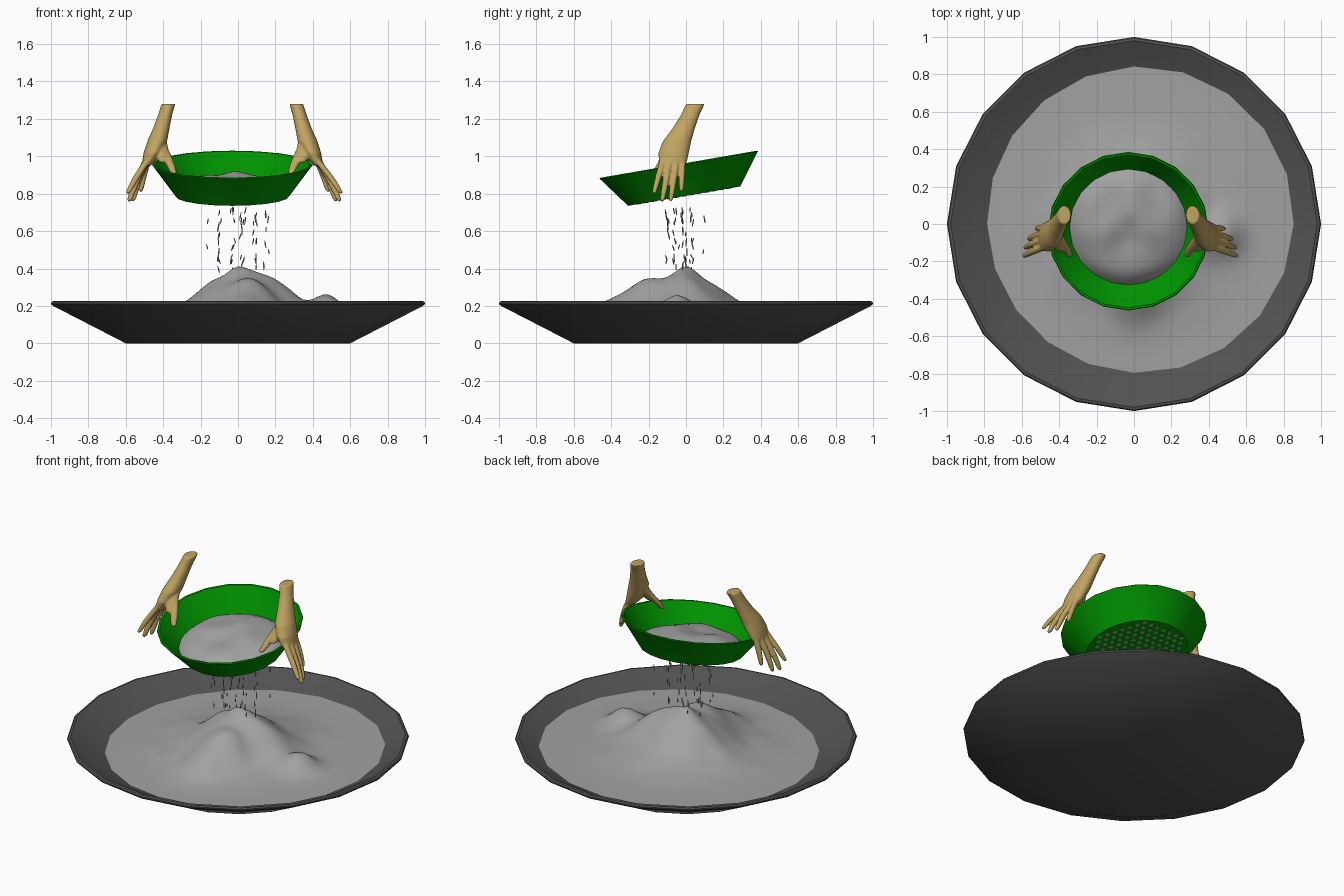
import bpy, bmesh, math, random
from math import pi, cos, sin, exp, radians
from mathutils import Matrix, Vector, noise

random.seed(4)
if "Cube" in bpy.data.objects:
    bpy.data.objects.remove(bpy.data.objects["Cube"])


def material(name, rgb):
    m = bpy.data.materials.new(name)
    m.use_nodes = True
    m.diffuse_color = (*rgb, 1)
    m.node_tree.nodes["Principled BSDF"].inputs["Base Color"].default_value = (*rgb, 1)
    return m


DARK = material("dark grey metal", (0.085, 0.085, 0.085))
GREEN = material("green plastic", (0.0, 0.295, 0.0))
SAND = material("grey sand", (0.36, 0.36, 0.36))
SKIN = material("tan skin", (0.53, 0.37, 0.12))


def finish(bm, name, mat, matrix=None, angle=35):
    """Turn a bmesh into a smooth object with sharp edges kept."""
    bmesh.ops.recalc_face_normals(bm, faces=bm.faces)
    mesh = bpy.data.meshes.new(name)
    bm.to_mesh(mesh)
    bm.free()
    mesh.shade_smooth()
    mesh.set_sharp_from_angle(angle=radians(angle))
    mesh.materials.append(mat)
    ob = bpy.data.objects.new(name, mesh)
    bpy.context.collection.objects.link(ob)
    if matrix:
        ob.matrix_world = matrix
    return ob


def loft(bm, rings, sides=20):
    """Skin elliptical horizontal rings (x, y, z, rx, ry), capped at both ends."""
    loops = [[bm.verts.new((x + rx * cos(2 * pi * i / sides),
                            y + ry * sin(2 * pi * i / sides), z))
              for i in range(sides)] for x, y, z, rx, ry in rings]
    for a, b in zip(loops, loops[1:]):
        for i in range(sides):
            j = (i + 1) % sides
            bm.faces.new((a[i], a[j], b[j], b[i]))
    bm.faces.new(loops[0][::-1])
    bm.faces.new(loops[-1])


def dish(name, profile, mat, matrix=None):
    bm = bmesh.new()
    loft(bm, [(0, 0, z, r, r) for r, z in profile])
    return finish(bm, name, mat, matrix)


def heap(name, edge, rings, sides, height, matrix=None):
    """Sand surface inside edge(angle), its height a function of x and y."""
    bm = bmesh.new()
    centre = bm.verts.new((0, 0, height(0, 0)))
    previous = None
    for k in range(1, rings + 1):
        ring = []
        for i in range(sides):
            a = 2 * pi * i / sides
            r = edge(a) * k / rings
            x, y = r * cos(a), r * sin(a)
            ring.append(bm.verts.new((x, y, height(x, y))))
        for i in range(sides):
            j = (i + 1) % sides
            if previous:
                bm.faces.new((previous[i], ring[i], ring[j], previous[j]))
            else:
                bm.faces.new((centre, ring[i], ring[j]))
        previous = ring
    ob = finish(bm, name, SAND, matrix, 60)
    if ob.data.polygons[0].normal.z < 0:
        ob.data.flip_normals()


def bump(x, y, cx, cy, amount, width):
    return amount * exp(-((x - cx) ** 2 + (y - cy) ** 2) / width ** 2)


# Large pan with a rounded lip
dish("pan", [(0.60, 0), (0.985, 0.198), (0.998, 0.207), (1.0, 0.216), (0.994, 0.224),
             (0.98, 0.227), (0.965, 0.22), (0.60, 0.03)], DARK)


# Sand mound in the pan, its edge just inside the pan wall
def mound(x, y):
    z = 0.143 + 0.022 * x + 0.015 * y
    z += bump(x, y, 0, 0, 0.04, 0.07) + bump(x, y, 0, 0, 0.09, 0.2)
    z += bump(x, y, 0, 0, 0.13, 0.35)
    z += bump(x, y, 0.05, -0.24, 0.10, 0.12) + bump(x, y, 0.20, 0, 0.08, 0.12)
    z += bump(x, y, 0.48, -0.05, 0.085, 0.1) + bump(x, y, 0, -0.42, 0.05, 0.12)
    z += bump(x, y, -0.14, 0.03, 0.025, 0.08)
    r = math.hypot(x, y)
    ripple = 0.03 * min(1, r / 0.15) * max(0, 1 - r / 0.65)
    return z + ripple * noise.noise(Vector((x * 7, y * 7, 0.3)))


def mound_edge(a):
    return 0.01 + 0.817 / (1 - 1.92 * (0.022 * cos(a) + 0.015 * sin(a)))


heap("sand_mound", mound_edge, 32, 60, mound)

# Tilted sieve
tilt = Matrix.Translation((-0.03, -0.01, 0.787)) @ Matrix.Rotation(radians(9.8), 4, 'X')
dish("sieve", [(0.304, 0), (0.425, 0.163), (0.43, 0.168), (0.426, 0.173),
               (0.415, 0.172), (0.297, 0.012)], GREEN, tilt)


# Sand lying in the sieve
def load(x, y):
    flat = max(0, 1 - (math.hypot(x, y) / 0.316) ** 4)
    return 0.033 + flat * (0.068 + 0.035 * noise.noise(Vector((x * 6, y * 6, 2.7))))


heap("sieve_sand", lambda a: 0.316, 14, 40, load, tilt)

# Perforations under the sieve
bm = bmesh.new()
step = 0.047
for row in range(-7, 8):
    for col in range(-7, 8):
        x, y = (col + 0.5 * (row % 2)) * step, row * step * 0.87
        if math.hypot(x, y) < 0.285:
            loft(bm, [(x, y, -0.002, 0.0125, 0.0125), (x, y, 0.001, 0.0125, 0.0125)], 8)
finish(bm, "sieve_holes", SAND, tilt)

# Strands of falling grains
bm = bmesh.new()
strands = [(-0.16, -0.03), (-0.10, -0.10), (-0.10, 0.0), (-0.03, -0.06), (-0.025, 0.03),
           (0.02, -0.10), (0.03, -0.01), (0.09, -0.06), (0.10, 0.03), (0.14, -0.02),
           (0.17, 0.09)]
for sx, sy in strands:
    for k in range(2 if abs(sx) > 0.15 else 6):
        x, y = sx + random.uniform(-0.01, 0.01), sy + random.uniform(-0.01, 0.01)
        z = random.uniform(0.38, 0.72)
        lean, half = random.uniform(-0.005, 0.005), random.uniform(0.012, 0.022)
        loft(bm, [(x - lean, y + lean, z - half, 0.002, 0.002), (x, y, z, 0.004, 0.004),
                  (x + lean, y - lean, z + half, 0.002, 0.002)], 5)
finish(bm, "falling_grains", SAND)


# Hands gripping the rim
def finger(bm, knuckle, tip, size, bulge):
    a, b = Vector(knuckle), Vector(tip)
    rings = []
    for t, s in ((-0.15, 1.0), (0.25, 1.0), (0.5, 0.98), (0.75, 0.88), (0.94, 0.7), (1, 0.35)):
        p = a.lerp(b, t)
        rings.append((p.x + bulge * sin(pi * max(t, 0)), p.y, p.z, size * s * 1.15, size * s))
    loft(bm, rings, 12)


def hand(name, side, spread):
    bm = bmesh.new()
    # forearm and palm
    loft(bm, [(0.342, 0.05, 1.28, 0.037, 0.05), (0.36, 0.022, 1.22, 0.038, 0.05),
              (0.38, -0.012, 1.15, 0.044, 0.06), (0.402, -0.048, 1.08, 0.053, 0.076),
              (0.425, -0.066, 1.02, 0.049, 0.082), (0.446, -0.07, 0.975, 0.036, 0.076),
              (0.457, -0.072, 0.95, 0.023, 0.064)], 20)
    # fingers
    finger(bm, (0.455, -0.125, 0.975), (0.56 + spread, -0.172, 0.80), 0.0175, 0.006)
    finger(bm, (0.462, -0.09, 0.97), (0.552 + spread, -0.128, 0.757), 0.018, 0.008)
    finger(bm, (0.460, -0.052, 0.97), (0.532 + spread, -0.082, 0.76), 0.0175, 0.008)
    finger(bm, (0.450, -0.018, 0.98), (0.49 + spread, -0.025, 0.81), 0.0165, 0.006)
    # thumb and its fleshy base
    finger(bm, (0.385, -0.06, 1.07), (0.312, -0.17, 0.905), 0.023, -0.004)
    finger(bm, (0.395, -0.045, 1.09), (0.365, -0.13, 0.965), 0.036, 0)
    place = Matrix.Translation((-0.03, 0, 0)) @ Matrix.Diagonal((side, 1, 1, 1))
    bmesh.ops.transform(bm, matrix=place, verts=bm.verts)
    ob = finish(bm, name, SKIN)
    fuse = ob.modifiers.new("fuse", 'REMESH')
    fuse.mode, fuse.voxel_size, fuse.use_smooth_shade = 'VOXEL', 0.006, True
    soften = ob.modifiers.new("soften", 'SMOOTH')
    soften.factor, soften.iterations = 0.5, 4


hand("left_hand", 1, 0.022)
hand("right_hand", -1, 0)
